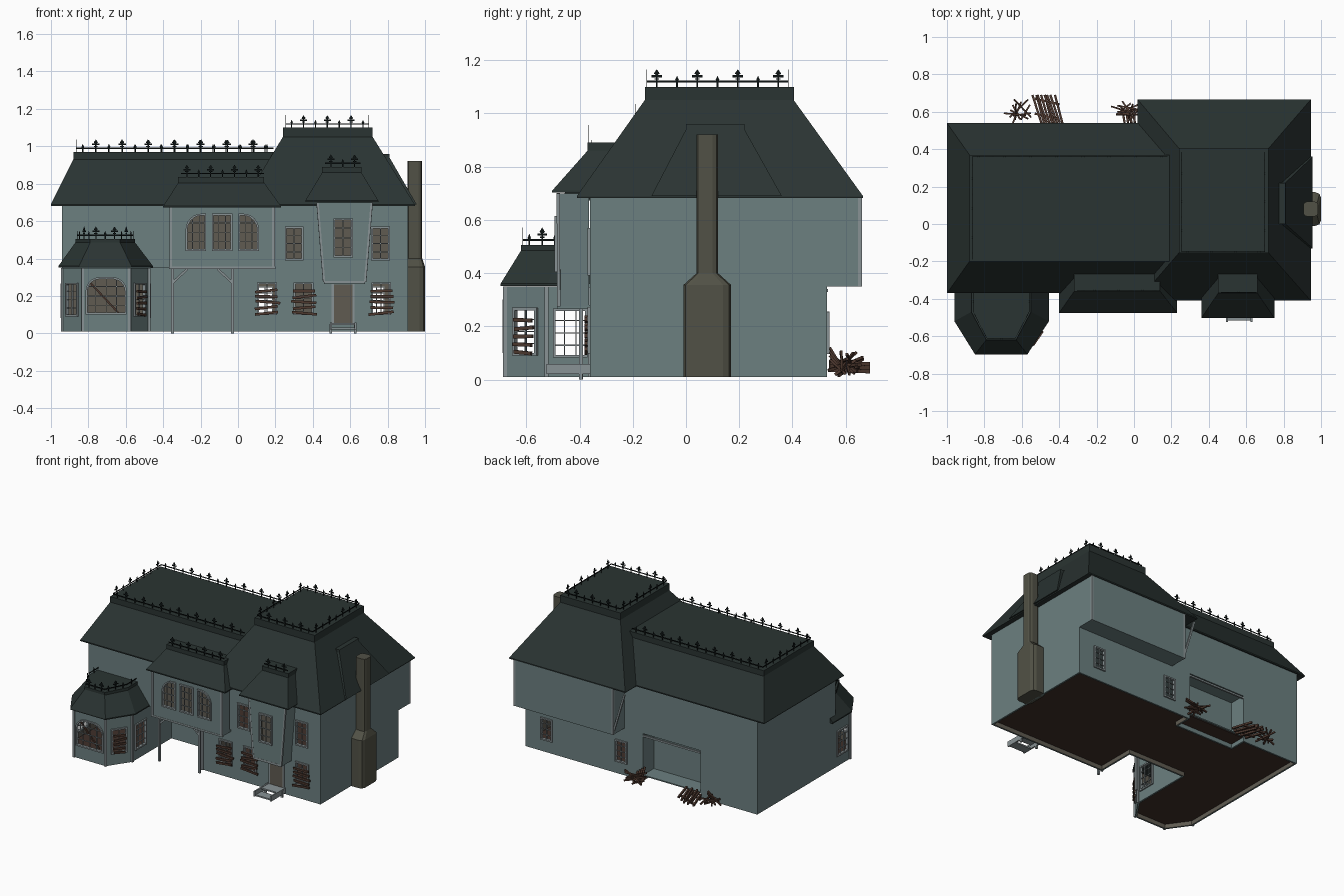
import bpy, bmesh, math, random
from mathutils import Matrix, Vector

if "Cube" in bpy.data.objects:
    bpy.data.objects.remove(bpy.data.objects["Cube"])

random.seed(4)
COL = {"wall": (.15, .215, .217), "interior": (.115, .105, .083), "roof": (.023, .034, .032),
       "trim": (.25, .29, .30), "iron": (.004, .007, .007), "chimney_stone": (.083, .083, .061),
       "old_wood": (.075, .04, .028), "floor_wood": (.05, .029, .022)}
MAT = {}
for k, c in COL.items():
    MAT[k] = bpy.data.materials.new(k)
    MAT[k].diffuse_color = (*c, 1)


def finish(name, bm, *mats):
    bmesh.ops.recalc_face_normals(bm, faces=bm.faces)
    me = bpy.data.meshes.new(name)
    bm.to_mesh(me)
    bm.free()
    for m in mats:
        me.materials.append(MAT[m])
    ob = bpy.data.objects.new(name, me)
    bpy.context.collection.objects.link(ob)
    return ob


def box(bm, x0, x1, y0, y1, z0, z1, M=Matrix()):
    c = Vector((x0 + x1, y0 + y1, z0 + z1)) / 2
    S = Matrix.Diagonal((x1 - x0, y1 - y0, z1 - z0, 1))
    bmesh.ops.create_cube(bm, size=1, matrix=M @ Matrix.Translation(c) @ S)


def beam(bm, p, q, w, h=None):
    p, q = Vector(p), Vector(q)
    R = (q - p).to_track_quat('Z', 'Y').to_matrix().to_4x4()
    S = Matrix.Diagonal((w, h or w, (q - p).length, 1))
    bmesh.ops.create_cube(bm, size=1, matrix=Matrix.Translation((p + q) / 2) @ R @ S)


def loft(bm, loops, caps=True):
    rings = [[bm.verts.new(p) for p in l] for l in loops]
    n = len(rings[0])
    for a, b in zip(rings, rings[1:]):
        for i in range(n):
            bm.faces.new((a[i], a[(i + 1) % n], b[(i + 1) % n], b[i]))
    if caps:
        bm.faces.new(rings[0][::-1])
        bm.faces.new(rings[-1])


def at(pts, z):
    return [(x, y, z) for x, y in pts]


def rect(x0, x1, y0, y1):
    return [(x0, y0), (x1, y0), (x1, y1), (x0, y1)]


def inset(pts, d):
    out = []
    for i, p in enumerate(pts):
        a, p, b = Vector(pts[i - 1]), Vector(p), Vector(pts[(i + 1) % len(pts)])
        u, v = (p - a).normalized(), (b - p).normalized()
        n1, n2 = Vector((-u.y, u.x)), Vector((-v.y, v.x))
        out.append(tuple(p + (n1 + n2) * d / (1 + n1.dot(n2))))
    return out


def slab(name, pts, z0, z1, mat):
    bm = bmesh.new()
    loft(bm, [at(pts, z0), at(pts, z1)])
    return finish(name, bm, mat)


def walls(name, bot, z0, z1, top=None, t=.012):
    # hollow ring: outside wall colour, inside interior colour
    top = top or bot
    bm = bmesh.new()
    loft(bm, [at(bot, z0), at(top, z1), at(inset(top, t), z1), at(inset(bot, t), z0), at(bot, z0)], False)
    bmesh.ops.remove_doubles(bm, verts=bm.verts, dist=1e-5)
    n = len(bot)
    bm.faces.ensure_lookup_table()
    for f in bm.faces[2 * n:3 * n]:
        f.material_index = 1
    return finish(name, bm, "wall", "interior")


def roof(name, low, up, z0, z1, rim=.04):
    bm = bmesh.new()
    loft(bm, [at(low, z0 - .008), at(low, z0), at(up, z1 - rim), at(up, z1)])
    finish(name, bm, "roof")


# ---- bodies
ground = [(-.94, -.525), (-.83, -.68), (-.58, -.68), (-.475, -.525), (-.475, -.08), (-.03, -.08), (-.03, -.36),
          (.91, -.36), (.91, .53), (-.03, .53), (-.03, .41), (-.485, .41), (-.485, .53), (-.94, .53)]
upper = rect(-.94, .91, -.36, .53)
jetty = rect(-.365, .195, -.462, -.373)
W = {"ground": walls("ground_floor_walls", ground, .01, .35),
     "upper": walls("upper_floor_walls", upper, .36, .69),
     "jetty": walls("jetty_walls", jetty, .36, .69),
     "entry": walls("entrance_bay_walls", rect(.46, .68, -.483, -.365), .275, .70, rect(.425, .715, -.485, -.365))}
slab("ground_floor", inset(ground[:9] + ground[13:], .01), .04, .05, "floor_wood")
slab("back_recess_floor", rect(-.485, -.03, .41, .53), .045, .053, "wall")
slab("upper_floor", upper, .35, .36, "wall")
slab("upper_floor_boards", inset(upper, .012), .36, .366, "floor_wood")
slab("jetty_floor", rect(-.365, .195, -.462, -.36), .345, .36, "wall")
slab("entrance_bay_floor", rect(.46, .68, -.483, -.36), .265, .28, "wall")
slab("back_overhang", rect(.12, .91, .53, .66), .35, .69, "wall")

# ---- roofs
roof("wing_roof", rect(-1, .3, -.37, .54), rect(-.88, .3, -.2, .37), .69, .97)
roof("tower_roof", rect(.02, .945, -.41, .665), rect(.24, .72, -.155, .405), .69, 1.10, .05)
roof("jetty_roof", rect(-.4, .23, -.475, -.2), rect(-.32, .14, -.36, -.15), .68, .835, .03)
roof("entrance_roof", rect(.36, .75, -.503, -.25), rect(.45, .66, -.37, -.15), .71, .89, .03)
roof("bay_roof", [(-.96, -.3), (-.96, -.52), (-.85, -.697), (-.57, -.697), (-.455, -.52), (-.455, -.3)],
     [(-.87, -.3), (-.87, -.47), (-.79, -.62), (-.63, -.62), (-.55, -.47), (-.55, -.3)], .36, .505, .02)
bm = bmesh.new()
panel = [(.955, -.13, .69), (.955, .36, .69), (.81, .22, .94), (.81, .22, .96), (.81, 0, .96), (.81, 0, .94)]
loft(bm, [[(x - .07, y, z) for x, y, z in panel], panel])
finish("chimney_roof_panel", bm, "roof")

# ---- chimney with rounded corners
def rounded(x0, x1, y0, y1, r):
    pts = []
    for cx, cy, a0 in ((x1 - r, y1 - r, 0), (x0 + r, y1 - r, 90), (x0 + r, y0 + r, 180), (x1 - r, y0 + r, 270)):
        for k in (0, 45, 90):
            a = math.radians(a0 + k)
            pts.append((cx + r * math.cos(a), cy + r * math.sin(a)))
    return pts

bm = bmesh.new()
big, small = rounded(.885, 1, -.01, .17, .03), rounded(.905, .985, .04, .12, .02)
loft(bm, [at(big, .01), at(big, .355), at(small, .4), at(small, .92)])
finish("chimney", bm, "chimney_stone")

# ---- flat iron cresting along roof edges
iron = bmesh.new()

def crest(path, z, first=1, step=.07, t=.001):
    for k, (p, q) in enumerate(zip(path, path[1:])):
        p, q = Vector((*p, z)), Vector((*q, z))
        d = q - p
        T = Matrix.Rotation(math.atan2(d.y, d.x), 4, 'Z')
        box(iron, 0, d.length, -t, t, .016, .023, Matrix.Translation(p) @ T)
        n = max(1, 2 * round((d.length / step - 1) / 2) + 1)      # odd, so both ends match
        for i in range(n):
            M = Matrix.Translation(p.lerp(q, (i + .5) / n)) @ T
            big = i % 2 == (first if k % 2 == 0 or n < 3 else 0)
            w, h = (.011, .05) if big else (.007, .026)
            box(iron, -.003, .003, -t, t, 0, h, M)
            tip = [(0, h - .008), (w, h), (0, h + .016), (-w, h)]
            loft(iron, [[M @ Vector((x, y, v)) for x, v in tip] for y in (-t, t)])
            if big:
                box(iron, -.019, .019, -t, t, .036, .044, M)
                box(iron, -.009, .009, -t, t, .027, .032, M)

crest([(.18, .36), (-.865, .36), (-.865, -.19), (.19, -.19)], .97)
crest([(.255, -.148), (.70, -.148), (.70, .385), (.255, .385), (.255, -.148)], 1.10)
crest([(-.305, -.355), (.14, -.355)], .835, 0)
crest([(.465, -.365), (.655, -.365)], .89, 0)
crest([(-.86, -.36), (-.86, -.468)], .505)
crest([(-.86, -.468), (-.785, -.613), (-.635, -.613), (-.56, -.468)], .505)
crest([(-.56, -.468), (-.56, -.36)], .505)
finish("roof_cresting", iron, "iron")

# ---- windows
trim, wood = bmesh.new(), bmesh.new()
cutters = {k: bmesh.new() for k in W}

def outline(w, h, rl, rr, y):
    pts = [(-w / 2, y, -h / 2), (w / 2, y, -h / 2)]
    for r, s, seq in ((rr, 1, range(7)), (rl, -1, range(6, -1, -1))):
        r = max(r, .001)
        pts += [(s * (w / 2 - r + r * math.cos(i * math.pi / 12)), y, h / 2 - r + r * math.sin(i * math.pi / 12)) for i in seq]
    return pts

def window(wall, x, y, z, w, h, ang=0, rl=0, rr=0, cols=2, rows=4, boards=0, bl=.6, f=.01):
    M = Matrix.Translation((x, y, z)) @ Matrix.Rotation(math.radians(ang), 4, 'Z')
    def shape(d, yy):
        return [M @ Vector(p) for p in outline(w - 2 * d, h - 2 * d, rl - d, rr - d, yy)]
    loft(trim, [shape(0, .01), shape(0, -.01), shape(f, -.01), shape(f, .01), shape(0, .01)], False)
    loft(cutters[wall], [shape(f / 2, -.03), shape(f / 2, .03)])
    def drop(d, r):          # how far the rounded corner cuts in at distance d from the edge
        return r - math.sqrt(r * r - (r - d) ** 2) if d < r else 0
    for i in range(1, cols):
        u = w * (i / cols - .5)
        top = h / 2 - max(drop(w / 2 - u, rr), drop(w / 2 + u, rl))
        box(trim, u - .002, u + .002, -.004, .004, -h / 2, top - .004, M)
    for i in range(1, rows):
        v = h * (i / rows - .5)
        box(trim, -w / 2 + drop(h / 2 - v, rl) + .004, w / 2 - drop(h / 2 - v, rr) - .004, -.004, .004, v - .002, v + .002, M)
    for i in range(boards):
        v = h * ((i + .5) / boards - .5) * .85 - .018
        R = Matrix.Translation((random.uniform(-.01, .01) * bl, 0, v)) @ Matrix.Rotation(random.uniform(-.14, .14), 4, 'Y')
        l = w * bl + random.uniform(-.006, .006)
        box(wood, -l, l, -.022, -.011, -.007, .007, M @ R)

for x in (.155, .35, .765):
    window("ground", x, -.36, .185, .105, .175, boards=5)
for x in (.30, .762):
    window("upper", x, -.36, .48, .1, .18)
window("entry", .562, -.485, .51, .105, .21)
window("jetty", -.225, -.462, .54, .11, .2, rl=.085, cols=3)
window("jetty", -.085, -.462, .54, .11, .2, cols=3)
window("jetty", .057, -.462, .54, .11, .2, rr=.085, cols=3)
window("ground", -.705, -.68, .2, .22, .2, rl=.075, rr=.075, cols=4)
window("ground", -.5275, -.6025, .18, .11, .18, 55.9, boards=5, bl=.4)
window("ground", -.885, -.6025, .18, .11, .18, -54.6)
window("ground", -.475, -.435, .175, .13, .185, 90, cols=3)
window("ground", -.94, -.435, .175, .13, .185, -90, cols=3)
for x in (.145, .74):
    window("ground", x, .53, .175, .095, .16, 180)
beam(wood, (-.79, -.665, .27), (-.64, -.665, .11), .01)
finish("window_boards", wood, "old_wood")

for k, ob in W.items():
    cut = finish("cutter_" + k, cutters[k], "trim")
    cut.hide_render = True
    m = ob.modifiers.new("cut", 'BOOLEAN')
    m.operation, m.solver, m.object = 'DIFFERENCE', 'EXACT', cut
    dg = bpy.context.evaluated_depsgraph_get()
    me = bpy.data.meshes.new_from_object(ob.evaluated_get(dg))
    ob.modifiers.clear()
    ob.data = me
    bpy.data.objects.remove(cut)

# ---- corner boards, porch frame and braces
for x, y, z0, z1 in [(-.94, -.525, .01, .35), (-.83, -.68, .01, .35), (-.58, -.68, .01, .35), (-.475, -.525, .01, .35),
                     (-.36, -.458, .35, .68), (.19, -.458, .35, .68), (-.03, -.36, .01, .35),
                     (.905, .654, .35, .685), (.125, .654, .35, .685), (-.35, -.395, 0, .35), (-.03, -.395, 0, .35)]:
    beam(trim, (x, y, z0), (x, y, z1), .015)
for p, q in [((-.37, -.458, .35), (.2, -.458, .35)), ((-.35, -.395, .27), (-.27, -.395, .345)),
             ((-.03, -.395, .27), (-.11, -.395, .345)), ((-.485, .528, .335), (-.03, .528, .335)),
             ((.125, .65, .36), (.035, .65, .66)), ((.46, -.478, .275), (.68, -.478, .275)),
             ((.46, -.478, .275), (.425, -.48, .70)), ((.68, -.478, .275), (.715, -.48, .70))]:
    beam(trim, p, q, .012)
for x in (.507, .617):                       # door frame
    beam(trim, (x, -.362, .05), (x, -.362, .265), .012)
finish("window_frames_and_trim", trim, "trim")
bm = bmesh.new()
box(bm, .51, .615, -.367, -.358, .055, .262)
finish("front_door", bm, "interior")

# ---- front steps
bm = bmesh.new()
box(bm, .5, .625, -.45, -.36, .045, .055)
box(bm, .5, .625, -.515, -.45, .02, .03)
for x in (.497, .628):
    box(bm, x - .005, x + .005, -.525, -.36, .02, .058)
    beam(bm, (x, -.395, 0), (x, -.395, .05), .013)
finish("front_steps", bm, "trim")

# ---- broken planks behind the house
bm = bmesh.new()
for i in range(9):                           # slatted stack
    x, z = -.53 + i * .014, .022 + .014 * (i % 3)
    beam(bm, (x + .035, .54, z + .014), (x - .01 + random.uniform(-.01, .01), .69, z + .008), .012, .014)
for y in (.57, .65):
    beam(bm, (-.53, y + .02, .03), (-.40, y - .01, .05), .012)
for cx, n in ((-.61, 9), (-.04, 10)):        # loose heaps
    for i in range(n):
        a, l = random.uniform(0, math.pi), random.uniform(.045, .08)
        d = Vector((math.cos(a) * l, math.sin(a) * l * .75, random.uniform(-.035, .035)))
        c = Vector((cx + random.uniform(-.03, .03), .6 + random.uniform(-.02, .02), .055 + random.uniform(-.01, .02)))
        beam(bm, c - d, c + d, .009, .011)
for i in range(4):                           # boards leaning on the wall
    beam(bm, (-.06 + i * .02, .60, .02), (-.05 + i * .018, .54, .12 - i * .015), .012, .009)
finish("broken_planks", bm, "old_wood")

for m in bpy.data.materials:
    if m.users and not m.is_grease_pencil:
        m.use_nodes = True
        m.node_tree.nodes["Principled BSDF"].inputs["Base Color"].default_value = m.diffuse_color
